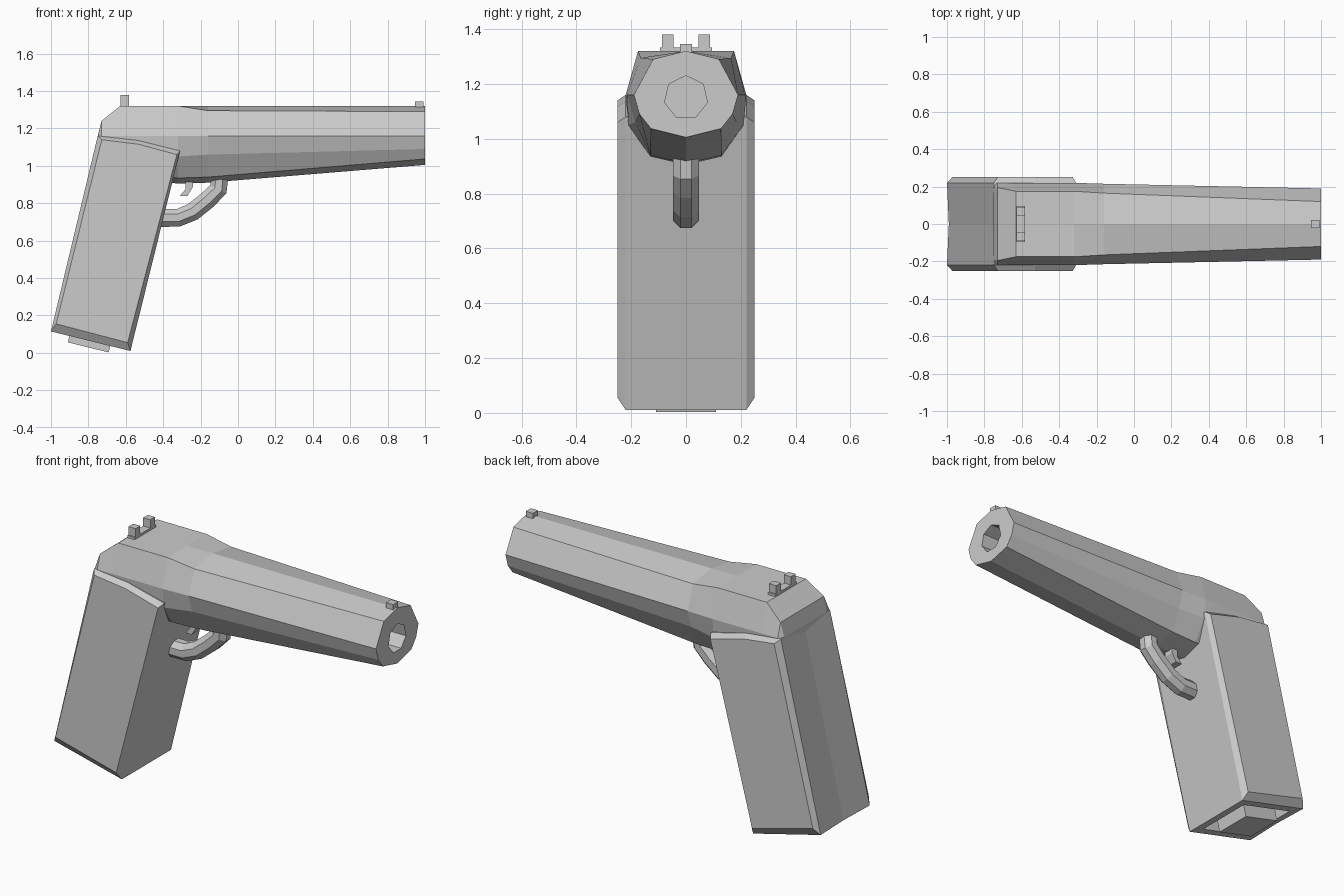
import bpy, bmesh, math
from mathutils import Vector

if "Cube" in bpy.data.objects:
    bpy.data.objects.remove(bpy.data.objects["Cube"])


def loft(name, rings):
    """Skin equal-length closed rings and cap both ends."""
    bm = bmesh.new()
    vs = [[bm.verts.new(p) for p in r] for r in rings]
    n = len(rings[0])
    for a, b in zip(vs, vs[1:]):
        for i in range(n):
            j = (i + 1) % n
            bm.faces.new((a[i], a[j], b[j], b[i]))
    bm.faces.new(vs[0])
    bm.faces.new(vs[-1])
    bmesh.ops.recalc_face_normals(bm, faces=bm.faces)
    me = bpy.data.meshes.new(name)
    bm.to_mesh(me)
    bm.free()
    ob = bpy.data.objects.new(name, me)
    bpy.context.collection.objects.link(ob)
    return ob


def box(name, loc, size, rot_y=0):
    bpy.ops.mesh.primitive_cube_add(size=1, location=loc, rotation=(0, rot_y, 0))
    ob = bpy.context.object
    ob.name = name
    ob.scale = size
    return ob


def cut(ob, cutter):
    m = ob.modifiers.new("cut", 'BOOLEAN')
    m.operation, m.object, m.solver = 'DIFFERENCE', cutter, 'EXACT'
    bpy.context.view_layer.objects.active = ob
    bpy.ops.object.modifier_apply(modifier=m.name)
    bpy.data.objects.remove(cutter)


def section(x, half):
    """Mirror a half outline (y, z) running from top centre to bottom centre."""
    return [(x, y, z) for y, z in half] + [(x, -y, z) for y, z in half[-2:0:-1]]


# Barrel and receiver: cross-sections from rear to muzzle
body = loft("barrel_body", [
    section(-0.75, [(0, 1.16), (.19, 1.158), (.22, 1.15), (.21, 1.10), (.13, 1.05), (0, 1.04)]),
    section(-0.73, [(0, 1.24), (.195, 1.24), (.22, 1.16), (.21, 1.05), (.13, 1.00), (0, .98)]),
    section(-0.63, [(0, 1.32), (.175, 1.32), (.22, 1.16), (.21, 1.05), (.13, .96), (0, .94)]),
    section(-0.32, [(0, 1.32), (.175, 1.32), (.22, 1.16), (.21, 1.05), (.13, .935), (0, .905)]),
    section(-0.16, [(0, 1.32), (.165, 1.295), (.215, 1.16), (.185, 1.06), (.13, .94), (0, .91)]),
    section(1.0, [(0, 1.32), (.12, 1.29), (.19, 1.16), (.17, 1.09), (.128, 1.037), (0, 1.005)]),
])

# Muzzle bore, seven sided with a point at the top
bore = [(.08 * math.sin(i * math.tau / 7), 1.15 + .08 * math.cos(i * math.tau / 7)) for i in range(7)]
cut(body, loft("bore_cutter", [[(x, y, z) for y, z in bore] for x in (0.7, 1.1)]))

# Raked grip with chamfered side panels and a shallow groove down the back
outer = [(-.75, 1.16), (-.53, 1.135), (-.31, 1.08), (-.575, .01), (-1.0, .115)]
panel = [(-.728, 1.14), (-.53, 1.115), (-.327, 1.06), (-.59, .055), (-.972, .155)]
middle = [(-.74, 1.16), (-.53, 1.135), (-.31, 1.08), (-.575, .01), (-.99, .113)]
grip = loft("grip", [[(x, y, z) for x, z in o] for y, o in
                     ((-.25, panel), (-.22, outer), (0, middle), (.22, outer), (.25, panel))])

# Magazine well and magazine base
rake = math.atan2(.105, .425)
cut(grip, box("well_cutter", (-.787, 0, .062), (.33, .34, .14), rake))
box("magazine", (-.786, 0, .090), (.225, .22, .125), rake)

# Trigger guard: octagonal tube swept along a bent path
path = [Vector(p) for p in ((-.46, 0, .722), (-.32, 0, .722), (-.24, 0, .755),
                            (-.16, 0, .82), (-.105, 0, .875), (-.10, 0, .94))]
rings = []
for i, p in enumerate(path):
    t = (path[min(i + 1, 5)] - path[max(i - 1, 0)]).normalized()
    nrm = Vector((-t.z, 0, t.x))
    rings.append([p + .052 * (nrm * math.cos(a) + Vector((0, 1, 0)) * math.sin(a))
                  for a in [(k + .5) * math.tau / 8 for k in range(8)]])
loft("trigger_guard", rings)

# Trigger
trig = [(-.28, .93), (-.24, .93), (-.242, .885), (-.27, .84), (-.31, .84), (-.28, .875)]
loft("trigger", [[(x, y, z) for x, z in trig] for y in (-.03, .03)])

# Sights
box("rear_sight_base", (-.605, 0, 1.32), (.045, .19, .026))
for name, s in (("left", 1), ("right", -1)):
    box("rear_sight_" + name, (-.605, s * .066, 1.345), (.045, .042, .07))
box("front_sight", (.968, 0, 1.325), (.045, .045, .04))
